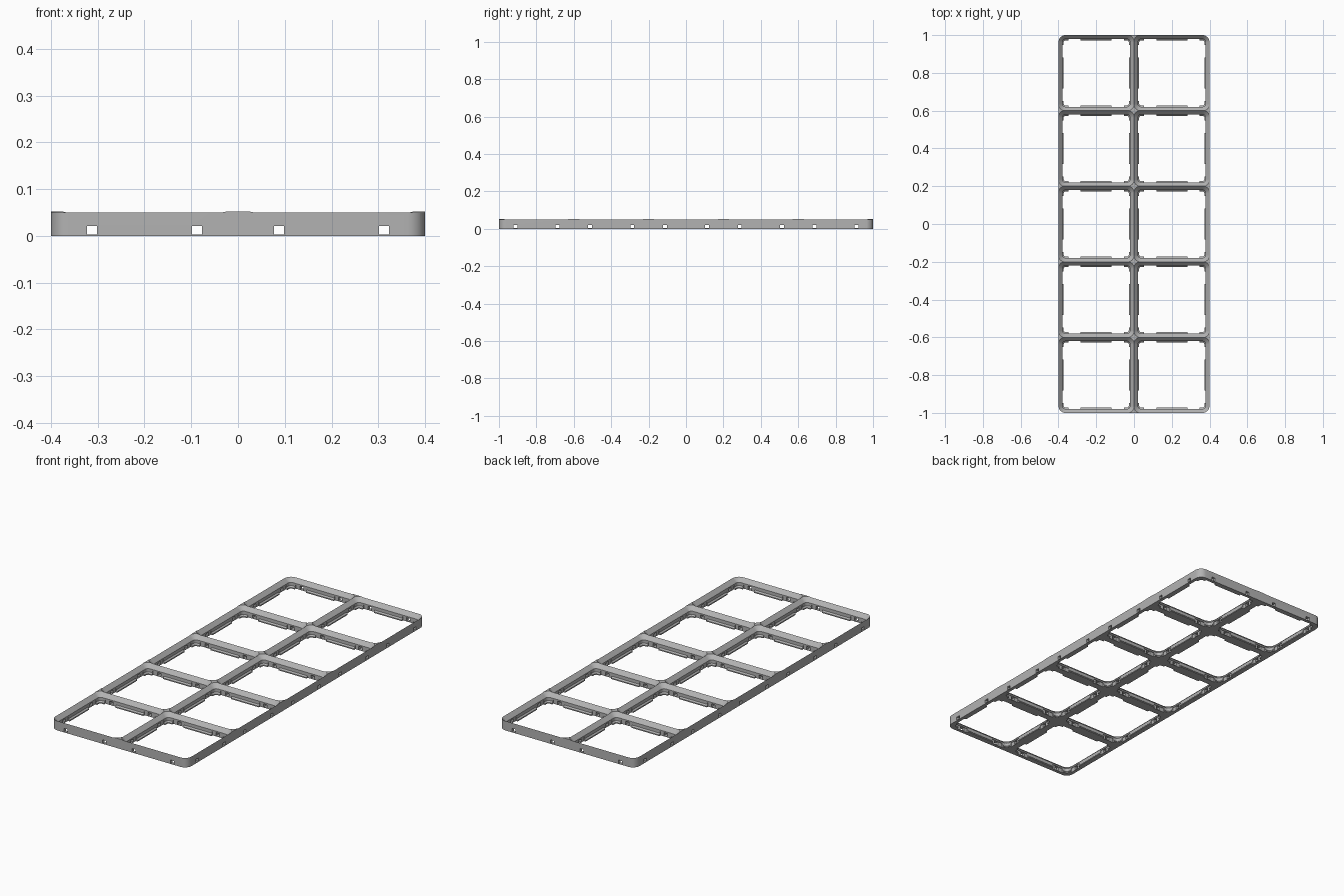
import bpy, bmesh
from math import cos, sin, pi, radians

cube = bpy.data.objects.get("Cube")
if cube:
    bpy.data.objects.remove(cube, do_unlink=True)

CELL = 0.4
COLS, ROWS = 2, 5
HEIGHT = 0.052
CORNER = 0.038

grey = bpy.data.materials.new("plain_grey")
grey.use_nodes = True
GREY = (0.45, 0.45, 0.45, 1)
grey.diffuse_color = GREY
grey.node_tree.nodes["Principled BSDF"].inputs["Base Color"].default_value = GREY


def rounded_ring(hx, hy, r, z, cx=0, cy=0, steps=8):
    """Points of a rounded rectangle, counter-clockwise."""
    pts = []
    for q, (sx, sy) in enumerate([(1, 1), (-1, 1), (-1, -1), (1, -1)]):
        for i in range(steps + 1):
            a = (q + i / steps) * pi / 2
            pts.append((cx + sx * (hx - r) + r * cos(a),
                        cy + sy * (hy - r) + r * sin(a), z))
    return pts


def loft(bm, rings):
    """Closed solid through a stack of rings."""
    loops = [[bm.verts.new(p) for p in ring] for ring in rings]
    n = len(loops[0])
    for low, high in zip(loops, loops[1:]):
        for i in range(n):
            j = (i + 1) % n
            bm.faces.new((low[i], low[j], high[j], high[i]))
    bm.faces.new(loops[0][::-1])
    bm.faces.new(loops[-1])


def box(bm, x0, x1, y0, y1, z0, z1):
    loft(bm, [[(x0, y0, z), (x1, y0, z), (x1, y1, z), (x0, y1, z)] for z in (z0, z1)])


def make_object(name, bm):
    mesh = bpy.data.meshes.new(name)
    bm.to_mesh(mesh)
    bm.free()
    mesh.materials.append(grey)
    obj = bpy.data.objects.new(name, mesh)
    bpy.context.collection.objects.link(obj)
    return obj


# Solid slab with rounded corners
bm = bmesh.new()
loft(bm, [rounded_ring(COLS * CELL / 2, ROWS * CELL / 2, CORNER, z) for z in (0, HEIGHT)])
plate = make_object("grid_baseplate", bm)
bpy.context.view_layer.objects.active = plate
plate.select_set(True)


def cut(name, bm):
    """Subtract a temporary cutter from the plate."""
    cutter = make_object(name, bm)
    cutter.hide_render = True
    mod = plate.modifiers.new(name, 'BOOLEAN')
    mod.operation = 'DIFFERENCE'
    mod.solver = 'EXACT'
    mod.object = cutter
    bpy.ops.object.modifier_apply(modifier=mod.name)
    bpy.data.objects.remove(cutter, do_unlink=True)


cells = [(c, r, (c - (COLS - 1) / 2) * CELL, (r - (ROWS - 1) / 2) * CELL)
         for c in range(COLS) for r in range(ROWS)]

# Stepped sockets: half width against height, cut in a checkerboard order
PROFILE = [(0.1725, -0.01), (0.1725, 0.0057), (0.1795, 0.0123),
           (0.1795, 0.0295), (0.21, 0.06)]
for parity in (0, 1):
    bm = bmesh.new()
    for c, r, x, y in cells:
        if (c + r) % 2 == parity:
            loft(bm, [rounded_ring(h, h, h - CELL / 2 + CORNER, z, x, y) for h, z in PROFILE])
    cut("socket_cutter", bm)

# Shallow clip slots in the socket walls
REACH, SLOT_IN, SLOT_OUT, SLOT_TOP = 0.183, 0.082, 0.148, 0.022
for along_x in (True, False):
    bm = bmesh.new()
    for c, r, x, y in cells:
        for lo, hi in ((-SLOT_OUT, -SLOT_IN), (SLOT_IN, SLOT_OUT)):
            if along_x:
                box(bm, x - REACH, x + REACH, y + lo, y + hi, -0.01, SLOT_TOP)
            else:
                box(bm, x + lo, x + hi, y - REACH, y + REACH, -0.01, SLOT_TOP)
    cut("slot_cutter", bm)

# Narrow square channels through every wall
OFFSET, HALF, LOW, HIGH = 0.1125, 0.0105, 0.003, 0.021
bm = bmesh.new()
for x in sorted({cell[2] for cell in cells}):
    for m in (x - OFFSET, x + OFFSET):
        box(bm, m - HALF, m + HALF, -1.1, 1.1, LOW, HIGH)
cut("channel_cutter", bm)
bm = bmesh.new()
for y in sorted({cell[3] for cell in cells}):
    for m in (y - OFFSET, y + OFFSET):
        box(bm, -0.5, 0.5, m - HALF, m + HALF, LOW, HIGH)
cut("channel_cutter", bm)

bpy.ops.object.shade_smooth_by_angle(angle=radians(30))
